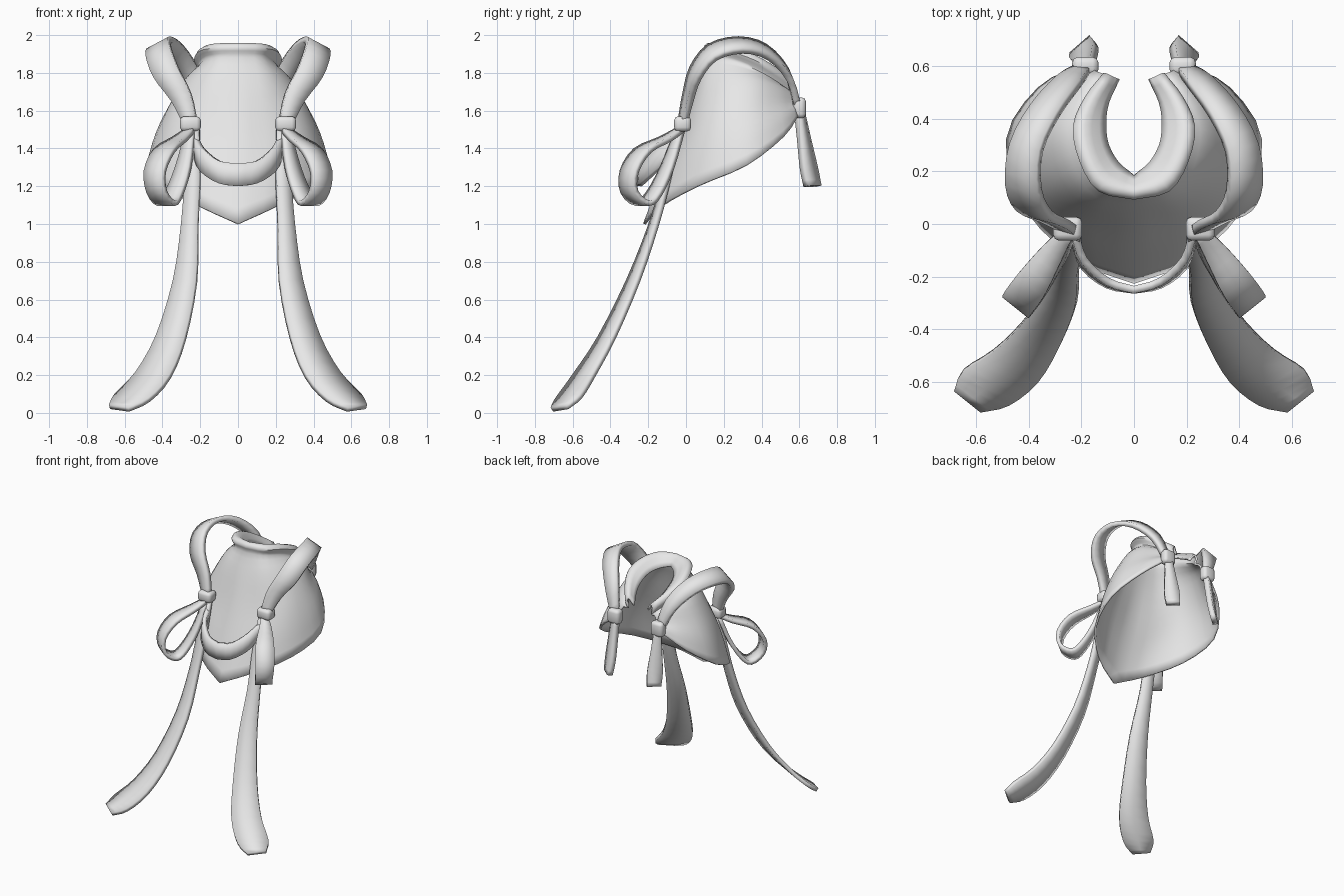
import bpy, bmesh
from mathutils import Vector

old = bpy.data.objects.get("Cube")
if old:
    bpy.data.objects.remove(old, do_unlink=True)

cloth = bpy.data.materials.new("light grey cloth")
cloth.use_nodes = True
GREY = (0.8, 0.8, 0.8, 1)
cloth.diffuse_color = GREY
cloth.node_tree.nodes["Principled BSDF"].inputs["Base Color"].default_value = GREY


def finish(name, bm, thickness=0, merge=False):
    """Turn a half-model bmesh into a mirrored, smooth shaded object."""
    bmesh.ops.recalc_face_normals(bm, faces=bm.faces[:])
    mesh = bpy.data.meshes.new(name)
    bm.to_mesh(mesh)
    bm.free()
    mesh.materials.append(cloth)
    obj = bpy.data.objects.new(name, mesh)
    bpy.context.collection.objects.link(obj)
    mirror = obj.modifiers.new("mirror", "MIRROR")
    mirror.use_mirror_merge = merge
    if thickness:
        solid = obj.modifiers.new("thickness", "SOLIDIFY")
        solid.thickness = thickness
        solid.offset = 0
    bpy.ops.object.select_all(action="DESELECT")
    obj.select_set(True)
    bpy.context.view_layer.objects.active = obj
    bpy.ops.object.shade_smooth_by_angle(angle=0.9)


def skin(rows):
    """Quad sheet through equal rows of points."""
    bm = bmesh.new()
    grid = [[bm.verts.new(p) for p in row] for row in rows]
    for a, b in zip(grid, grid[1:]):
        for i in range(len(a) - 1):
            bm.faces.new((a[i], a[i + 1], b[i + 1], b[i]))
    return bm


def spline(points, steps=3):
    """Catmull-Rom samples through the points."""
    pts = [Vector(p) for p in points]
    pts = [pts[0] * 2 - pts[1]] + pts + [pts[-1] * 2 - pts[-2]]
    out = []
    for a, b, c, d in zip(pts, pts[1:], pts[2:], pts[3:]):
        for k in range(steps):
            t = k / steps
            out.append(0.5 * (2 * b + (c - a) * t + (2 * a - 5 * b + 4 * c - d) * t * t
                              + (3 * b - a - 3 * c + d) * t ** 3))
    return out + [pts[-2]]


def ribbon(name, path, across, widths, thickness=0.028, merge=False):
    """Flat band: centre path, width directions blended start to end, widths."""
    centres = spline(path)
    sizes = spline([(w, 0, 0) for w in widths])
    start, end = Vector(across[0]), Vector(across[-1])
    rows = []
    for i, (c, w) in enumerate(zip(centres, sizes)):
        side = start.lerp(end, i / (len(centres) - 1)).normalized() * w.x / 2
        rows.append((c - side, c, c + side))
    finish(name, skin(rows), thickness, merge)


def knot(name, centre, size):
    bm = bmesh.new()
    bmesh.ops.create_cube(bm, size=1)
    bmesh.ops.scale(bm, vec=size, verts=bm.verts)
    bmesh.ops.bevel(bm, geom=bm.edges[:], offset=0.022, segments=2, profile=0.5, affect="EDGES")
    bmesh.ops.translate(bm, vec=centre, verts=bm.verts)
    finish(name, bm)


# Cape with rolled collar: half rows run from the front middle to the open back
def collar_row(plan, drop):
    return [Vector((x, y, 1.95 - 0.9 * (y - 0.1) ** 2 - drop)) for x, y in plan]


def between(row_a, row_b, factor, bulge):
    """Row between two others, pushed out away from the middle line."""
    return [Vector(a).lerp(Vector(b), factor) + Vector(bulge) * (a[0] > 0)
            for a, b in zip(row_a, row_b)]


outer = [(0, 0.1), (0.13, 0.13), (0.2, 0.24), (0.225, 0.37), (0.18, 0.48), (0.11, 0.57)]
inner = [(0, 0.18), (0.06, 0.23), (0.1, 0.3), (0.11, 0.38), (0.1, 0.46), (0.06, 0.55)]
crest = [((a + 2 * c) / 3, (b + 2 * d) / 3) for (a, b), (c, d) in zip(inner, outer)]
neck = [(x * 0.9, y + 0.03 * (0.4 - y)) for x, y in outer]
middle = [(0, -0.03, 1.5), (0.2, 0.02, 1.51), (0.33, 0.14, 1.58),
          (0.36, 0.33, 1.62), (0.27, 0.49, 1.64), (0.16, 0.585, 1.64)]
hem = [(0, -0.22, 1), (0.2, -0.14, 1.09), (0.41, 0.06, 1.2),
       (0.48, 0.32, 1.31), (0.36, 0.515, 1.46), (0.2, 0.6, 1.59)]
neck_row = collar_row(neck, 0.07)
profile = [collar_row(inner, 0.06), collar_row(crest, 0), collar_row(outer, 0.02), neck_row,
           between(neck_row, middle, 0.4, (0.01, 0, 0.02)), middle,
           between(middle, hem, 0.5, (0.01, 0, 0.01)), hem]
columns = [spline(column) for column in zip(*[spline(row) for row in profile])]
finish("cape", skin(columns), 0.015, merge=True)

# Sagging band across the chest
ribbon("chest_band", [(0, -0.25, 1.26), (0.1, -0.225, 1.275), (0.19, -0.15, 1.34), (0.225, -0.05, 1.41)],
       [(0, 0, 1), (0, 0.3, 1)], [0.12, 0.12, 0.13, 0.11], 0.03, merge=True)

# Ribbons arching over the shoulders
ribbon("shoulder_strap",
       [(0.25, -0.02, 1.53), (0.3, 0.01, 1.67), (0.38, 0.05, 1.8), (0.42, 0.14, 1.91), (0.41, 0.29, 1.948),
        (0.34, 0.43, 1.91), (0.25, 0.54, 1.79), (0.19, 0.59, 1.62)],
       [(1, 0.25, -0.4), (1, 0.25, -0.65)], [0.07, 0.11, 0.14, 0.14, 0.13, 0.12, 0.1, 0.06], 0.036)

# Bow loops at the front
ribbon("bow_loop",
       [(0.25, -0.03, 1.5), (0.31, -0.11, 1.45), (0.39, -0.23, 1.39), (0.44, -0.3, 1.28), (0.43, -0.3, 1.17),
        (0.38, -0.23, 1.11), (0.34, -0.17, 1.16), (0.29, -0.1, 1.3), (0.25, -0.03, 1.5)],
       [(0.75, 0.6, 0)], [0.05, 0.09, 0.13, 0.13, 0.12, 0.12, 0.11, 0.09, 0.05])

# Long trailing ends, widening to rounded tips
ribbon("front_tail",
       [(0.23, -0.03, 1.5), (0.24, -0.1, 1.25), (0.255, -0.17, 1), (0.28, -0.28, 0.7),
        (0.355, -0.42, 0.4), (0.45, -0.54, 0.2), (0.56, -0.62, 0.08), (0.63, -0.67, 0.025)],
       [(1, 0.25, 0), (0.75, 0.6, 0.1)], [0.05, 0.08, 0.09, 0.13, 0.17, 0.21, 0.22, 0.13])

# Short ends behind
ribbon("back_tail", [(0.18, 0.6, 1.6), (0.185, 0.625, 1.45), (0.19, 0.65, 1.3), (0.195, 0.67, 1.2)],
       [(1, -0.5, 0), (0.8, -0.7, 0)], [0.05, 0.08, 0.11, 0.1], 0.04)

knot("front_knot", (0.252, -0.018, 1.53), (0.11, 0.09, 0.08))
knot("back_knot", (0.185, 0.6, 1.615), (0.1, 0.07, 0.11))
